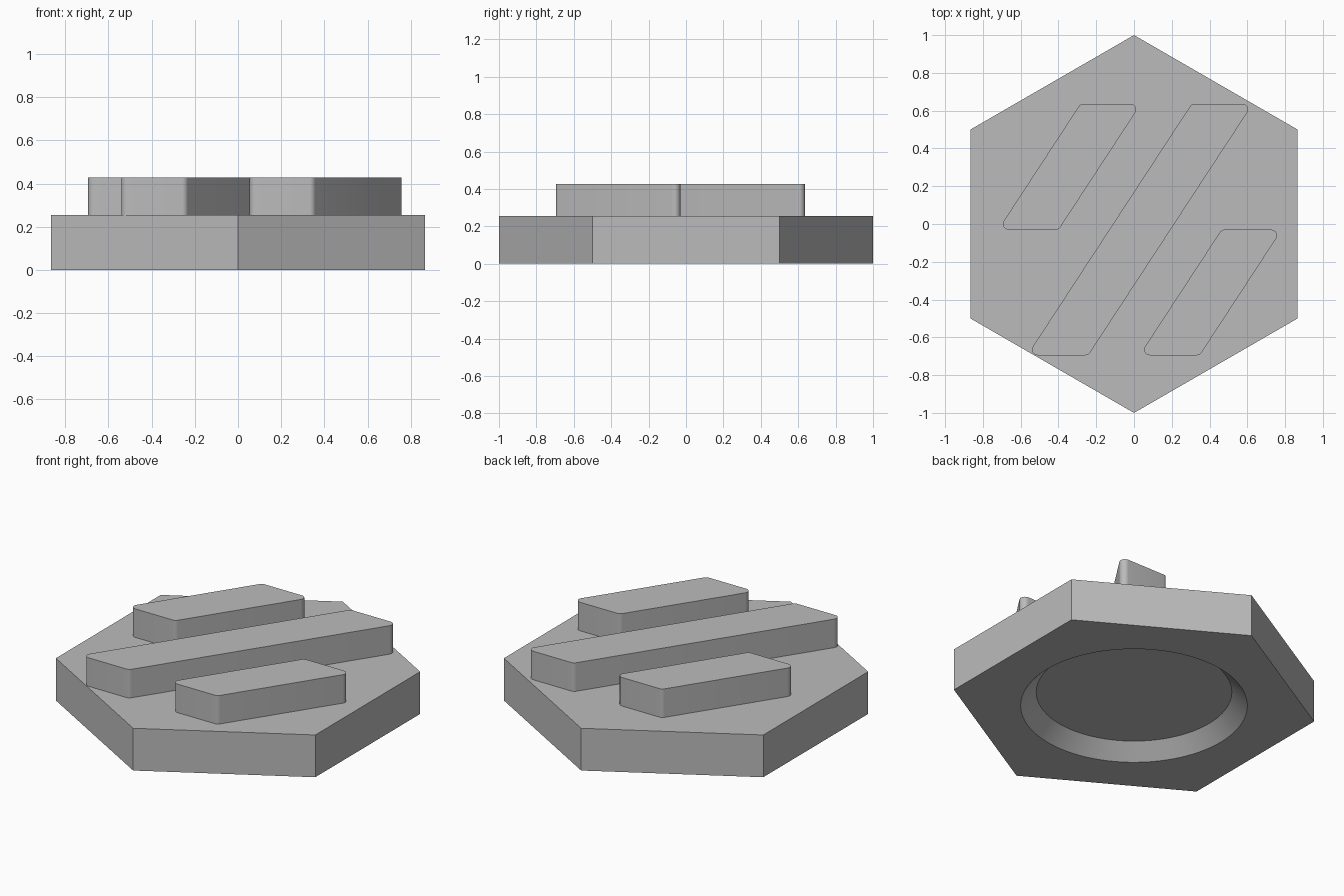
import bpy
import bmesh
from math import radians, sin, cos, tan, pi

cube = bpy.data.objects.get("Cube")
if cube:
    bpy.data.objects.remove(cube, do_unlink=True)

BASE_TOP = 0.255
BAR_TOP = 0.427
SLANT = radians(56.8)
FILLET = 0.03

grey = bpy.data.materials.new("plain_grey")
grey.use_nodes = True
colour = (0.5, 0.5, 0.5, 1)
grey.diffuse_color = colour
grey.node_tree.nodes["Principled BSDF"].inputs["Base Color"].default_value = colour


def prism(name, points, z0, z1, top_scale=1.0):
    """Extrude a counter-clockwise outline from z0 to z1, optionally tapered."""
    bm = bmesh.new()
    low = [bm.verts.new((x, y, z0)) for x, y in points]
    high = [bm.verts.new((x * top_scale, y * top_scale, z1)) for x, y in points]
    bm.faces.new(low[::-1])
    bm.faces.new(high)
    n = len(points)
    for i in range(n):
        j = (i + 1) % n
        bm.faces.new((low[i], low[j], high[j], high[i]))
    mesh = bpy.data.meshes.new(name)
    bm.to_mesh(mesh)
    bm.free()
    mesh.materials.append(grey)
    obj = bpy.data.objects.new(name, mesh)
    bpy.context.collection.objects.link(obj)
    return obj


def circle(radius, count, start=0.0):
    return [(radius * cos(start + 2 * pi * i / count),
             radius * sin(start + 2 * pi * i / count)) for i in range(count)]


def smooth(obj):
    bpy.ops.object.select_all(action='DESELECT')
    obj.select_set(True)
    bpy.context.view_layer.objects.active = obj
    bpy.ops.object.shade_smooth_by_angle(angle=radians(30))


def slanted_outline(x_left, x_right, y0, y1):
    """Filleted parallelogram; x_left and x_right are its sides at y = 0."""
    inset = FILLET / sin(SLANT)
    right, left = SLANT - pi / 2, SLANT + pi / 2
    ya, yb = y0 + FILLET, y1 - FILLET
    xa, xb = x_left + inset, x_right - inset
    corners = ((xa, ya, left, 1.5 * pi), (xb, ya, -pi / 2, right),
               (xb, yb, right, pi / 2), (xa, yb, pi / 2, left))
    steps = 8
    points = []
    for x, y, a0, a1 in corners:
        for i in range(steps + 1):
            a = a0 + (a1 - a0) * i / steps
            points.append((x + y / tan(SLANT) + FILLET * cos(a), y + FILLET * sin(a)))
    return points


# Hexagonal base with a tapered round recess underneath
base = prism("hexagon_base", circle(1, 6, pi / 2), 0, BASE_TOP)
cutter = prism("recess_cutter", circle(0.705, 96), -0.085, 0.085, 0.535 / 0.705)
cutter.hide_render = True
cut = base.modifiers.new("recess", 'BOOLEAN')
cut.operation = 'DIFFERENCE'
cut.solver = 'EXACT'
cut.object = cutter
bpy.context.view_layer.objects.active = base
bpy.ops.object.modifier_apply(modifier=cut.name)
bpy.data.objects.remove(cutter, do_unlink=True)
smooth(base)

# Three slanted bars on top
bars = {
    "left_bar": (0.213 + 0.27, 0.213 + 0.59, -0.695, -0.03),
    "middle_bar": (-0.111, 0.213, -0.695, 0.636),
    "right_bar": (-0.7, -0.379, -0.03, 0.636),
}
for name, size in bars.items():
    smooth(prism(name, slanted_outline(*size), BASE_TOP, BAR_TOP))
